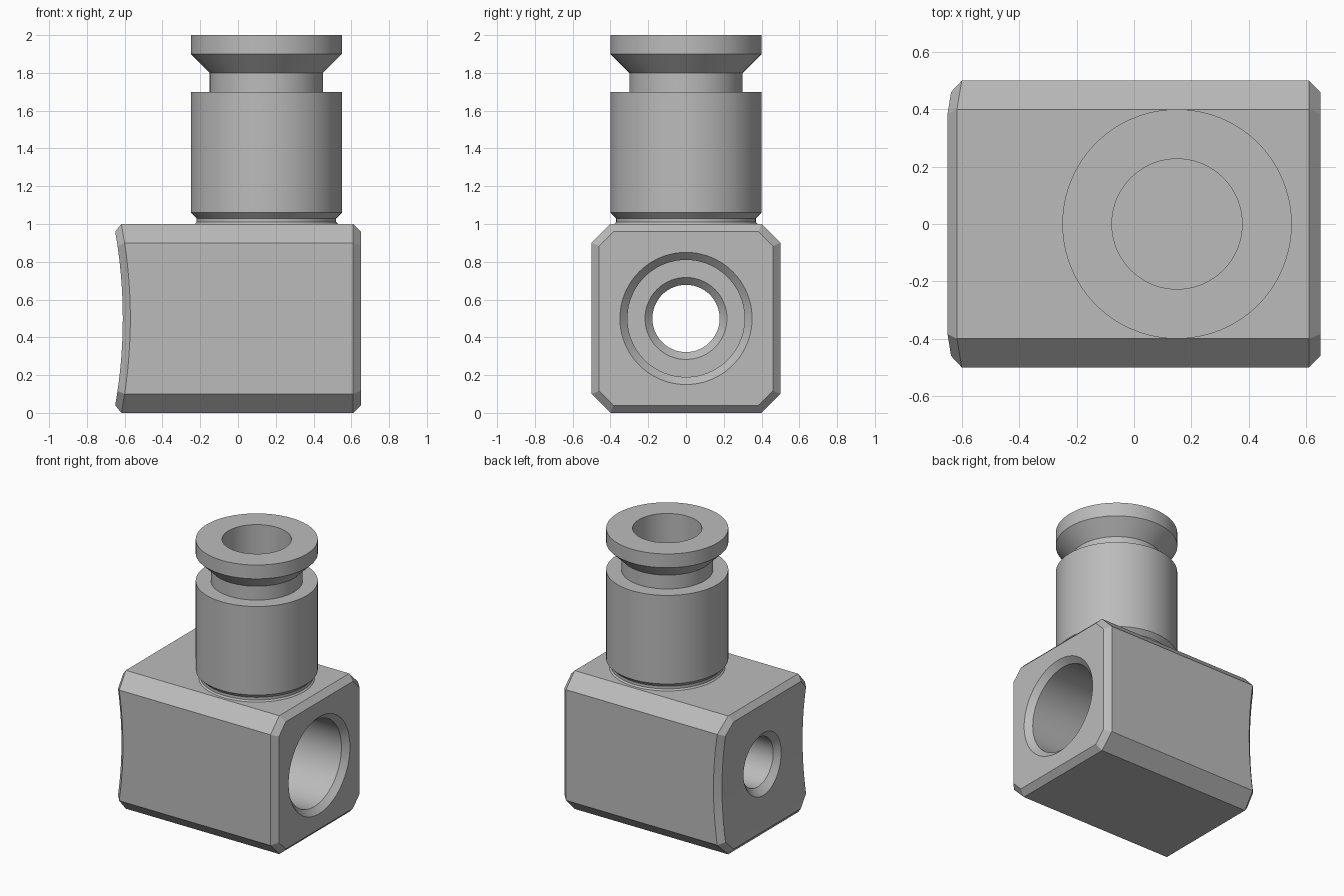
import bpy
import bmesh
import math
from mathutils import Matrix

cube = bpy.data.objects.get("Cube")
if cube:
    bpy.data.objects.remove(cube, do_unlink=True)

SIDES = 96
CHAMFER = 0.04

grey = bpy.data.materials.new("neutral grey")
colour = (0.5, 0.5, 0.5, 1)
grey.diffuse_color = colour
grey.use_nodes = True
grey.node_tree.nodes["Principled BSDF"].inputs["Base Color"].default_value = colour


def finish(name, bm):
    bmesh.ops.recalc_face_normals(bm, faces=bm.faces)
    mesh = bpy.data.meshes.new(name)
    bm.to_mesh(mesh)
    bm.free()
    mesh.materials.append(grey)
    ob = bpy.data.objects.new(name, mesh)
    bpy.context.collection.objects.link(ob)
    return ob


def activate(ob):
    bpy.ops.object.select_all(action="DESELECT")
    ob.select_set(True)
    bpy.context.view_layer.objects.active = ob


def revolve(name, profile, matrix):
    """Closed solid of revolution from (radius, height) points, capped at both ends."""
    bm = bmesh.new()
    rings = []
    for r, h in profile:
        angles = [math.tau * i / SIDES for i in range(SIDES)]
        rings.append([bm.verts.new((r * math.cos(a), r * math.sin(a), h)) for a in angles])
    for a, b in zip(rings, rings[1:]):
        for i in range(SIDES):
            j = (i + 1) % SIDES
            bm.faces.new((a[i], a[j], b[j], b[i]))
    bm.faces.new(rings[0])
    bm.faces.new(rings[-1])
    bm.transform(matrix)
    return finish(name, bm)


def saddle(z):
    """Position of the hollowed left-hand end at a given height."""
    return -0.61 - CHAMFER * ((z - 0.5) / 0.46) ** 2


def outline(half, corner, steps=16):
    """Eight-sided cross-section, with the upright sides subdivided."""
    levels = [(corner, 0.5 - half)]
    levels += [(half, 0.5 - corner + 2 * corner * i / steps) for i in range(steps + 1)]
    levels += [(corner, 0.5 + half)]
    return levels + [(-y, z) for y, z in reversed(levels)]


# Block with chamfered edges and one concave end
bm = bmesh.new()
full = outline(0.5, 0.4)
inset = outline(0.5 - CHAMFER, 0.4 - CHAMFER * math.tan(math.pi / 8))
rings = [
    [bm.verts.new((0.65, y, z)) for y, z in inset],
    [bm.verts.new((0.65 - CHAMFER, y, z)) for y, z in full],
    [bm.verts.new((saddle(z) + CHAMFER, y, z)) for y, z in full],
    [bm.verts.new((saddle(z), y, z)) for y, z in inset],
]
n = len(full)
for a, b in zip(rings, rings[1:]):
    for i in range(n):
        j = (i + 1) % n
        bm.faces.new((a[i], a[j], b[j], b[i]))
bm.faces.new(rings[0])
end = rings[-1]
for i in range(n // 2 - 1):
    bm.faces.new((end[i], end[i + 1], end[n - 2 - i], end[n - 1 - i]))
block = finish("block", bm)

# Stepped bore through the block, chamfered at each mouth
along_x = Matrix.Translation((0, 0, 0.5)) @ Matrix.Rotation(math.pi / 2, 4, "Y")
cutter = revolve("bore_cutter", [
    (0.265, -0.66), (0.178, -0.573), (0.178, -0.19), (0.217, -0.15),
    (0.31, -0.15), (0.31, 0.61), (0.35, 0.65), (0.35, 0.75)], along_x)
cutter.hide_render = True
cut = block.modifiers.new("bore", "BOOLEAN")
cut.operation = "DIFFERENCE"
cut.solver = "EXACT"
cut.object = cutter
activate(block)
bpy.ops.object.modifier_apply(modifier=cut.name)
bpy.data.objects.remove(cutter, do_unlink=True)

# Upright stem with undercut foot, grooved collar and blind socket
stem = revolve("stem", [
    (0.38, 0.98), (0.38, 1.0), (0.37, 1.01), (0.37, 1.03), (0.4, 1.06),
    (0.4, 1.7), (0.3, 1.7), (0.3, 1.8), (0.4, 1.9), (0.4, 2.0),
    (0.227, 2.0), (0.227, 1.2)], Matrix.Translation((0.15, 0, 0)))

for ob in (block, stem):
    activate(ob)
    bpy.ops.object.shade_smooth_by_angle(angle=math.radians(20))
